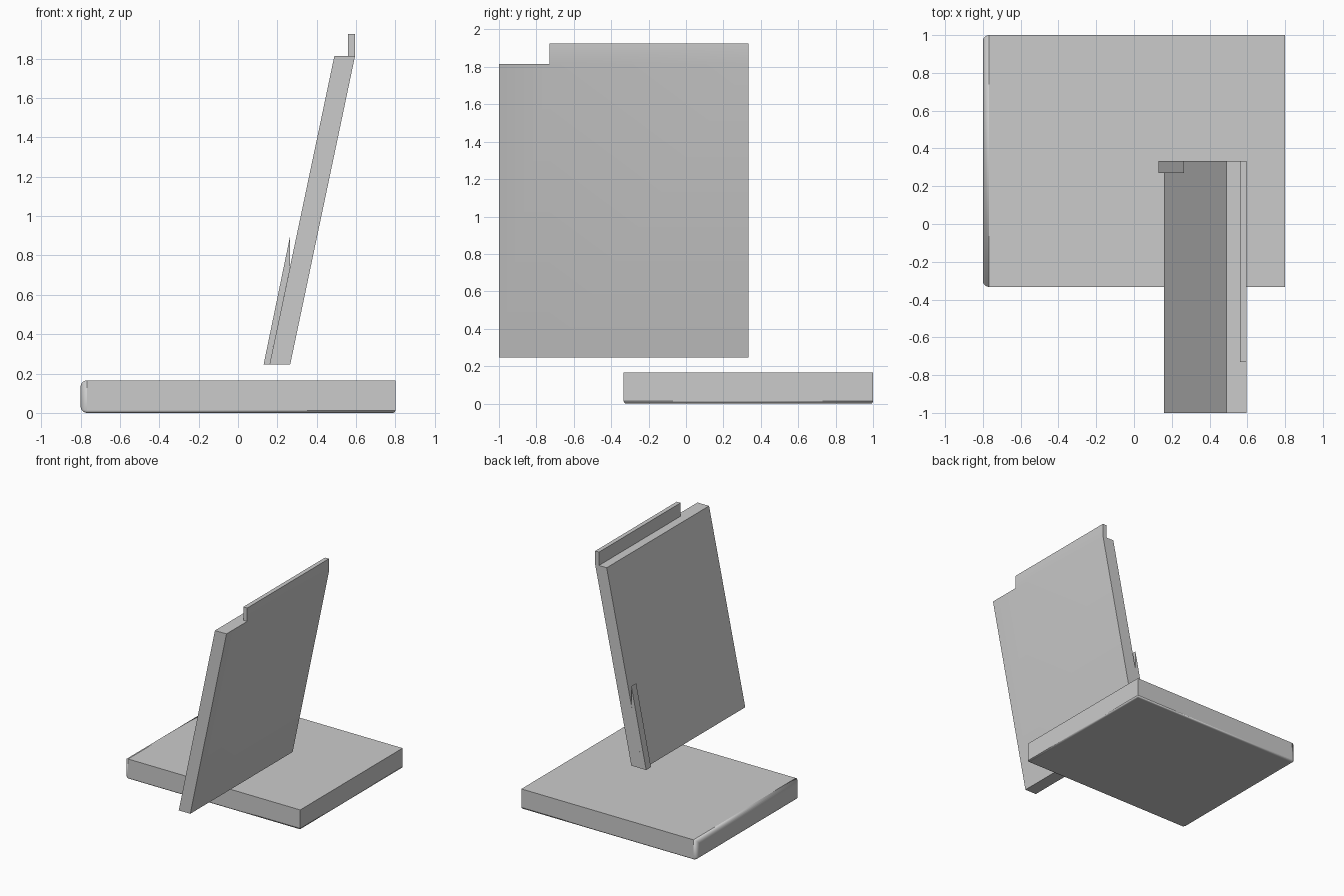
import bpy, bmesh, math

cube = bpy.data.objects.get("Cube")
if cube:
    bpy.data.objects.remove(cube, do_unlink=True)

grey = bpy.data.materials.new("plain grey")
grey.use_nodes = True
grey.diffuse_color = (0.6, 0.6, 0.6, 1)
grey.node_tree.nodes["Principled BSDF"].inputs["Base Color"].default_value = (0.6, 0.6, 0.6, 1)


def prism(profile, y0, y1):
    """Extrude an x-z profile along y."""
    bm = bmesh.new()
    face = bm.faces.new([bm.verts.new((x, y0, z)) for x, z in profile])
    ext = bmesh.ops.extrude_face_region(bm, geom=[face], use_keep_orig=True)
    verts = [v for v in ext["geom"] if isinstance(v, bmesh.types.BMVert)]
    bmesh.ops.translate(bm, verts=verts, vec=(0, y1 - y0, 0))
    bmesh.ops.recalc_face_normals(bm, faces=bm.faces)
    return bm


def finish(bm, name):
    bmesh.ops.recalc_face_normals(bm, faces=bm.faces)
    mesh = bpy.data.meshes.new(name)
    bm.to_mesh(mesh)
    bm.free()
    mesh.materials.append(grey)
    obj = bpy.data.objects.new(name, mesh)
    bpy.context.collection.objects.link(obj)
    bpy.ops.object.select_all(action='DESELECT')
    obj.select_set(True)
    bpy.context.view_layer.objects.active = obj
    bpy.ops.object.shade_smooth_by_angle(angle=math.radians(30))
    return obj


# Base slab: wide rounding around the left end, fine rounding along the bottom
bm = prism([(-0.8, 0), (0.8, 0), (0.8, 0.165), (-0.8, 0.165)], -0.333, 1)
weight = bm.edges.layers.float.new("bevel_weight_edge")
for e in bm.edges:
    if all(v.co.x < 0 for v in e.verts):
        e[weight] = 1.0
    elif all(v.co.z < 0.01 for v in e.verts):
        e[weight] = 0.4
base = finish(bm, "base")
bevel = base.modifiers.new("rounding", 'BEVEL')
bevel.limit_method = 'WEIGHT'
bevel.width = 0.032
bevel.segments = 5

# Leaning panel, with the raised lip drawn up from part of its top
bm = prism([(0.16, 0.245), (0.265, 0.245), (0.595, 1.815), (0.56, 1.815), (0.49, 1.815)], -1, 0.333)
bmesh.ops.bisect_plane(bm, geom=bm.verts[:] + bm.edges[:] + bm.faces[:],
                       plane_co=(0, -0.73, 0), plane_no=(0, 1, 0))
lip = [f for f in bm.faces if f.normal.z > 0.9
       and f.calc_center_median().x > 0.56 and f.calc_center_median().y > -0.73]
ext = bmesh.ops.extrude_face_region(bm, geom=lip)
bmesh.ops.translate(bm, verts=[v for v in ext["geom"] if isinstance(v, bmesh.types.BMVert)],
                    vec=(0, 0, 0.11))
bmesh.ops.delete(bm, geom=[f for f in lip if f.is_valid], context='FACES_ONLY')
finish(bm, "panel")

# Thin wedge at the back corner of the panel
finish(prism([(0.13, 0.245), (0.16, 0.245), (0.265, 0.745), (0.265, 0.9)], 0.27, 0.333), "wedge")
